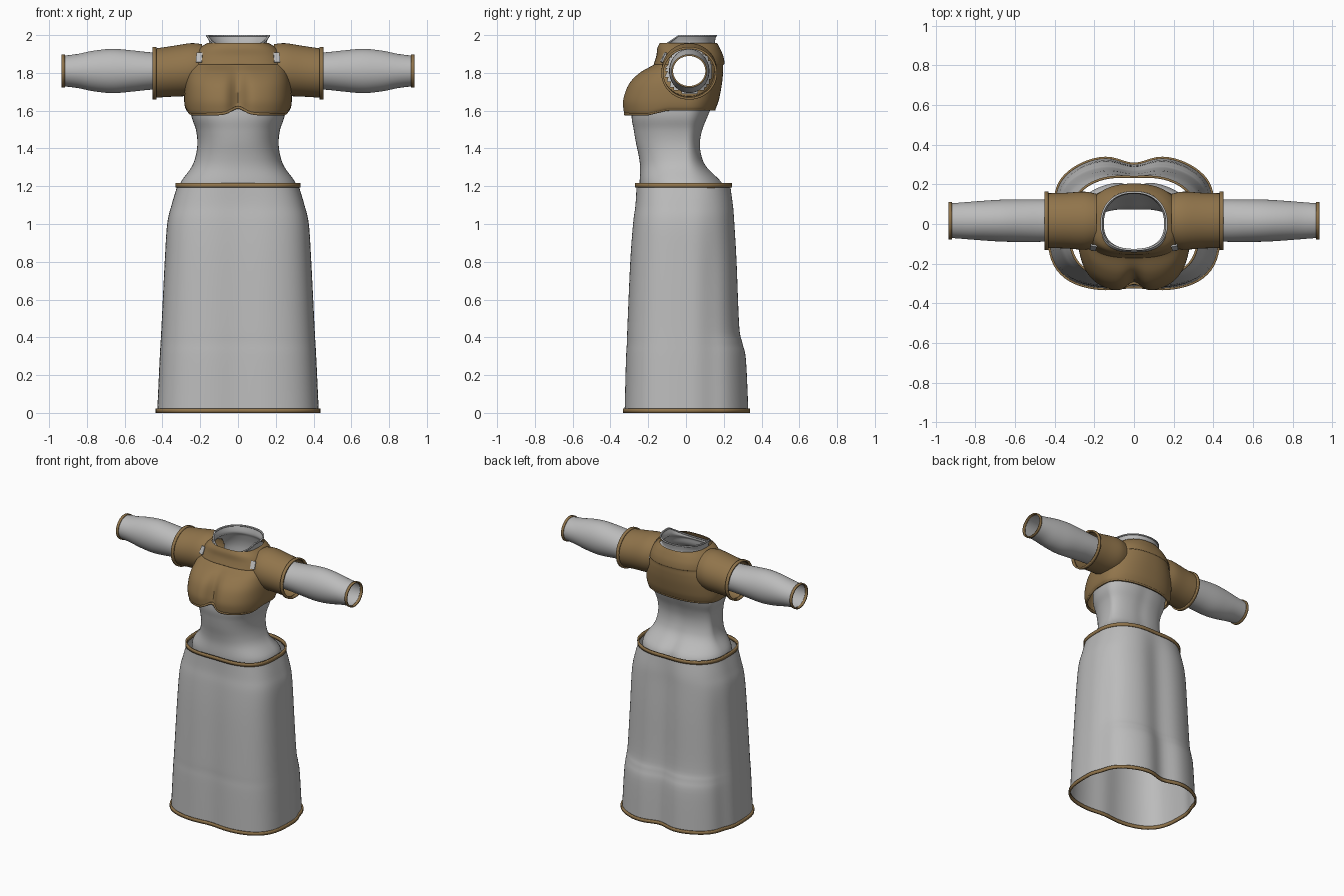
import bpy, bmesh, math
from mathutils import Vector

cube = bpy.data.objects.get("Cube")
if cube:
    bpy.data.objects.remove(cube)


def material(name, colour):
    m = bpy.data.materials.new(name)
    m.use_nodes = True
    m.diffuse_color = (*colour, 1)
    m.node_tree.nodes["Principled BSDF"].inputs["Base Color"].default_value = (*colour, 1)
    return m


GREY = material("grey cloth", (0.5, 0.5, 0.5))
BROWN = material("brown cloth", (0.28, 0.175, 0.07))
SEGMENTS = 96
ARM_Y, ARM_Z = 0.017, 1.81


def smooth_rows(rows, steps=5):
    """Catmull-Rom interpolation between the given sections."""
    out = []
    for i in range(len(rows) - 1):
        a, b, c, d = (rows[max(0, min(len(rows) - 1, i + k))] for k in (-1, 0, 1, 2))
        for s in range(steps):
            t = s / steps
            out.append([q + 0.5 * t * (r - p + t * (2 * p - 5 * q + 4 * r - w + t * (3 * (q - r) + w - p)))
                        for p, q, r, w in zip(a, b, c, d)])
    return out + [list(rows[-1])]


def body_ring(row, front_power, back_power, notch_width, grow=0.0):
    """Closed section: height, half width, front, back, front notch, back notch."""
    z, half, front, back, notch_f, notch_b = row
    ring = []
    for i in range(SEGMENTS):
        t = math.tau * i / SEGMENTS
        c, s = math.cos(t), math.sin(t)
        e, depth, notch = (back_power, back, -notch_b) if s > 0 else (front_power, front, notch_f)
        r = (abs(c) ** e + abs(s) ** e) ** (-1 / e)
        x, y = (half + grow) * r * c, (depth + grow) * r * s
        y += notch * math.exp(-(x / notch_width) ** 2) * abs(s)
        ring.append(Vector((x, y, z)))
    return ring


def arm_ring(side, x, ry, rz, y=ARM_Y, z=ARM_Z):
    return [Vector((side * x, y + ry * math.cos(math.tau * i / 48), z + rz * math.sin(math.tau * i / 48)))
            for i in range(48)]


def loft(name, rings, mat, armhole=0.0, thickness=0.0):
    bm = bmesh.new()
    loops = [[bm.verts.new(p) for p in ring] for ring in rings]
    n = len(loops[0])
    for low, high in zip(loops, loops[1:]):
        for i in range(n):
            j = (i + 1) % n
            bm.faces.new((low[i], low[j], high[j], high[i]))
    if armhole:
        def in_hole(face):
            p = face.calc_center_median()
            return abs(p.x) > 0.12 and math.hypot(p.y - ARM_Y, p.z - ARM_Z) < armhole
        bmesh.ops.delete(bm, geom=[f for f in bm.faces if in_hole(f)], context='FACES')
    bmesh.ops.recalc_face_normals(bm, faces=bm.faces)
    mesh = bpy.data.meshes.new(name)
    bm.to_mesh(mesh)
    bm.free()
    mesh.materials.append(mat)
    obj = bpy.data.objects.new(name, mesh)
    bpy.context.collection.objects.link(obj)
    if thickness:
        mod = obj.modifiers.new("thickness", 'SOLIDIFY')
        mod.thickness = thickness
        mod.offset = 0
    bpy.ops.object.select_all(action='DESELECT')
    bpy.context.view_layer.objects.active = obj
    obj.select_set(True)
    bpy.ops.object.shade_smooth_by_angle(angle=math.radians(45))
    return obj


# Skirt with soft pleats and two fuller lobes low at the back
skirt_rows = smooth_rows([
    (0.00, .428, .33, .345, .015, .045),
    (0.28, .415, .323, .332, .015, .042),
    (0.37, .41, .318, .312, .014, .036),
    (0.46, .405, .315, .294, .013, .03),
    (0.80, .388, .30, .28, .012, .028),
    (1.00, .375, .285, .268, .01, .025),
    (1.10, .352, .272, .26, .008, .02),
    (1.20, .322, .265, .242, .004, .008)])


def skirt_ring(row, grow=0.0):
    ring = body_ring(row, 3.2, 2.5, 0.1, grow)
    for p in ring:
        p.x *= 1 - 0.035 * math.exp(-((p.y - 0.14) / 0.06) ** 2) * min(1, (1.25 - row[0]) * 2)
    return ring


loft("skirt", [skirt_ring(r) for r in skirt_rows], GREY)


# Brown bands around waist and hem
def band(name, row, z0, z1):
    rings = [skirt_ring([z] + list(row[1:]), 0.003) for z in (z0, z1)]
    loft(name, rings, BROWN, thickness=0.012)


band("skirt_hem_band", skirt_rows[0], 0.0, 0.023)
band("skirt_waist_band", skirt_rows[-1], 1.192, 1.216)

# Undershirt from the hips up to the standing collar
shirt = []
for row in smooth_rows([
        (1.16, .312, .24, .215, 0, .03),
        (1.22, .303, .245, .195, 0, .025),
        (1.30, .247, .243, .115, 0, .01),
        (1.36, .224, .25, .085, 0, .005),
        (1.43, .215, .265, .077, 0, .005),
        (1.50, .223, .277, .09, 0, .005),
        (1.58, .248, .288, .122, 0, .005),
        (1.70, .25, .27, .165, 0, 0),
        (1.80, .24, .20, .18, 0, 0),
        (1.86, .222, .145, .178, 0, 0),
        (1.92, .185, .135, .163, 0, 0),
        (1.95, .152, .125, .152, 0, 0),
        (2.00, .165, .13, .16, 0, 0)]):
    ring = body_ring(row, 2.4, 2.2, 0.05)
    for p in ring:
        p.z -= max(0, -0.04 - p.y) * 0.7 * max(0, min(1, (p.z - 1.9) / 0.1))
    shirt.append(ring)
loft("undershirt", shirt, GREY, armhole=0.1)
collar_edge = [[p + Vector((0, 0, dz)) for p in shirt[-1]] for dz in (-0.008, 0)]
loft("collar_edge", collar_edge, GREY, thickness=0.01)

# Cropped jacket with shaped bust, yoke step and lifted hem
jacket = []
for row in smooth_rows([
        (1.575, .268, .328, .15, .03, 0),
        (1.60, .28, .336, .16, .045, 0),
        (1.66, .285, .338, .175, .055, 0),
        (1.74, .28, .308, .19, .045, 0),
        (1.80, .266, .25, .196, .025, 0),
        (1.84, .25, .178, .197, .005, 0),
        (1.85, .248, .17, .204, 0, 0),
        (1.89, .235, .157, .197, 0, 0),
        (1.93, .205, .152, .18, 0, 0),
        (1.957, .165, .14, .165, 0, 0)]):
    ring = body_ring(row, 2.8, 2.3, 0.045)
    for p in ring:
        hem = max(0, 1 - (p.z - 1.575) / 0.08)
        if p.y < 0:
            p.z += hem * 0.035 * math.exp(-(p.x / 0.05) ** 2)
        p.z += hem * 0.025 * max(0, min(1, (p.y + 0.2) / 0.1))
    jacket.append(ring)
loft("jacket", jacket, BROWN, armhole=0.12)
loft("jacket_hem", [jacket[0], [p + Vector((0, 0, 0.014)) for p in jacket[0]]], BROWN, thickness=0.012)

# Arms: short brown sleeves, long grey sleeves and narrow cuffs
for side, label in ((1, "left"), (-1, "right")):
    upper = smooth_rows([(.19, .135, .13, ARM_Y, 1.822),
                         (.25, .146, .139, ARM_Y, 1.818),
                         (.35, .14, .134, ARM_Y, 1.808),
                         (.445, .138, .13, ARM_Y, 1.798)])
    loft(label + "_short_sleeve", [arm_ring(side, *r) for r in upper], BROWN)
    rim = [arm_ring(side, x, .142, .134, ARM_Y, 1.798) for x in (.432, .452)]
    loft(label + "_sleeve_rim", rim, BROWN, thickness=0.012)
    lower = smooth_rows([(.27, .1, .09), (.45, .106, .098), (.55, .107, .108), (.66, .106, .117),
                         (.76, .1, .108), (.85, .093, .09), (.925, .087, .081)])
    loft(label + "_long_sleeve", [arm_ring(side, *r) for r in lower], GREY)
    cuff = [arm_ring(side, x, .09, .084) for x in (.917, .934)]
    loft(label + "_cuff", cuff, BROWN, thickness=0.009)

    # Small pale tab at the front of the shoulder
    bpy.ops.mesh.primitive_cube_add(size=1, location=(side * 0.205, -0.119, 1.882),
                                    rotation=(math.radians(-24), 0, side * math.radians(12)))
    tab = bpy.context.object
    tab.name = label + "_shoulder_tab"
    tab.scale = (0.032, 0.009, 0.055)
    tab.data.materials.append(GREY)
